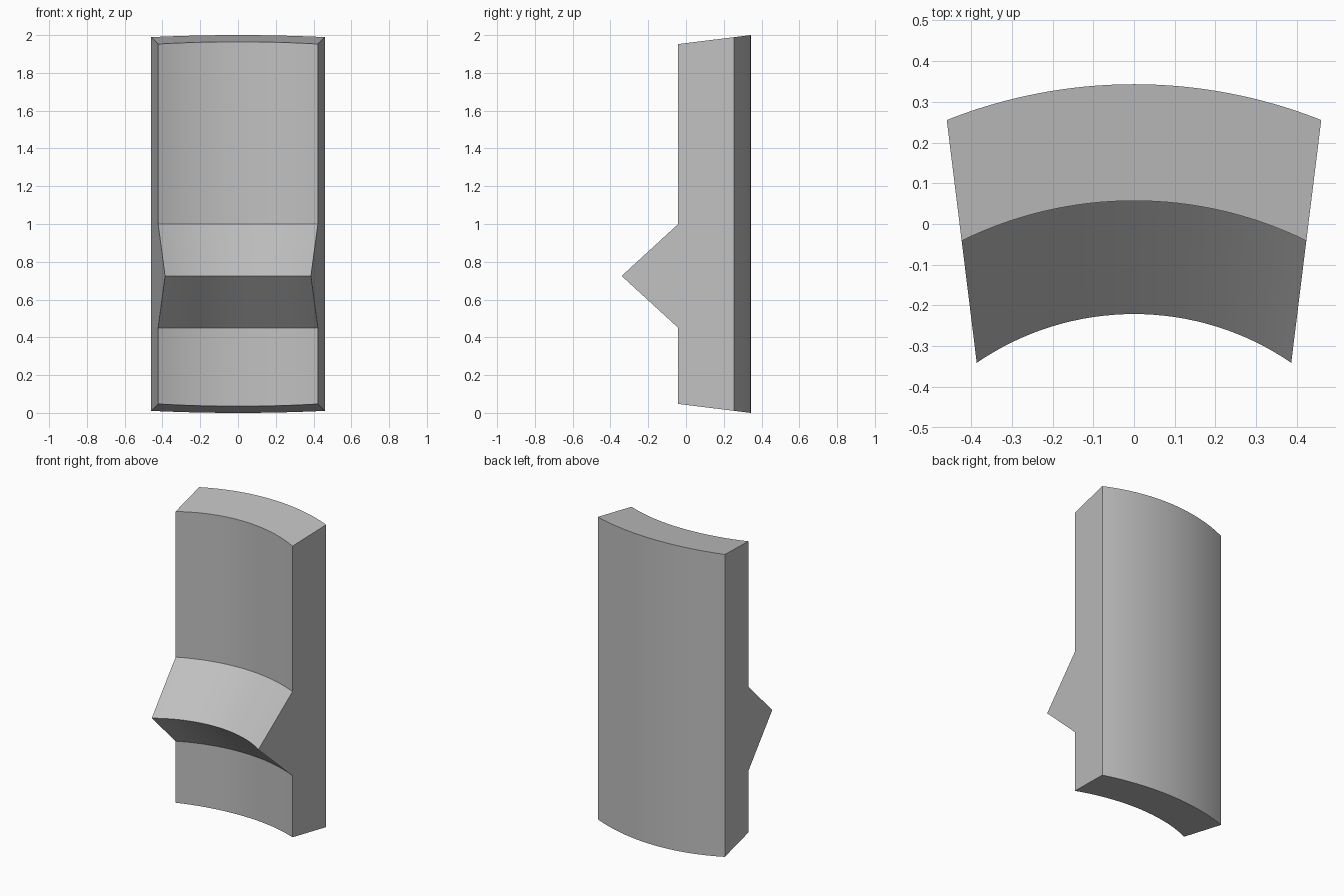
import bpy
import bmesh
from math import sin, cos, tan, asin, atan, radians

default = bpy.data.objects.get("Cube")
if default:
    bpy.data.objects.remove(default, do_unlink=True)

# Curved block: concentric arcs trimmed by two flat side planes
CENTRE_Y = -0.903
BACK, FRONT, RIDGE = 1.246, 0.96, 0.682
TAPER = 0.1235          # side plane slope and end face slope
HALF_WIDTH = 0.428      # half width at y = 0
BACK_Y = CENTRE_Y + BACK
SEGMENTS = 32

# Section loop: radius and height (None marks the sloping end faces)
section = [(BACK, "bottom"), (BACK, "top"), (FRONT, "top"),
           (FRONT, 1.0), (RIDGE, 0.725), (FRONT, 0.45), (FRONT, "bottom")]


def half_angle(radius):
    """Angle at which an arc of this radius meets the side plane."""
    tilt = atan(TAPER)
    offset = (HALF_WIDTH + TAPER * CENTRE_Y) * cos(tilt)
    return tilt + asin(offset / radius)


def place(radius, height, t):
    angle = t * half_angle(radius)
    x, y = radius * sin(angle), CENTRE_Y + radius * cos(angle)
    drop = TAPER * (BACK_Y - y)
    z = {"top": 2 - drop, "bottom": drop}.get(height, height)
    return x, y, z


bm = bmesh.new()
rings = [[bm.verts.new(place(r, h, 2 * i / SEGMENTS - 1)) for r, h in section]
         for i in range(SEGMENTS + 1)]
for a, b in zip(rings, rings[1:]):
    for j in range(len(section)):
        k = (j + 1) % len(section)
        bm.faces.new((a[j], a[k], b[k], b[j]))
bm.faces.new(rings[0])
bm.faces.new(rings[-1])
bmesh.ops.recalc_face_normals(bm, faces=bm.faces)

mesh = bpy.data.meshes.new("curved_ridged_block")
bm.to_mesh(mesh)
bm.free()
block = bpy.data.objects.new("curved_ridged_block", mesh)
bpy.context.collection.objects.link(block)

# Plain grey finish
grey = bpy.data.materials.new("plain_grey")
grey.use_nodes = True
colour = (0.53, 0.53, 0.53, 1)
grey.diffuse_color = colour
grey.node_tree.nodes["Principled BSDF"].inputs["Base Color"].default_value = colour
mesh.materials.append(grey)

# Smooth arcs with crisp edges
bpy.context.view_layer.objects.active = block
block.select_set(True)
bpy.ops.object.shade_smooth_by_angle(angle=radians(20))
